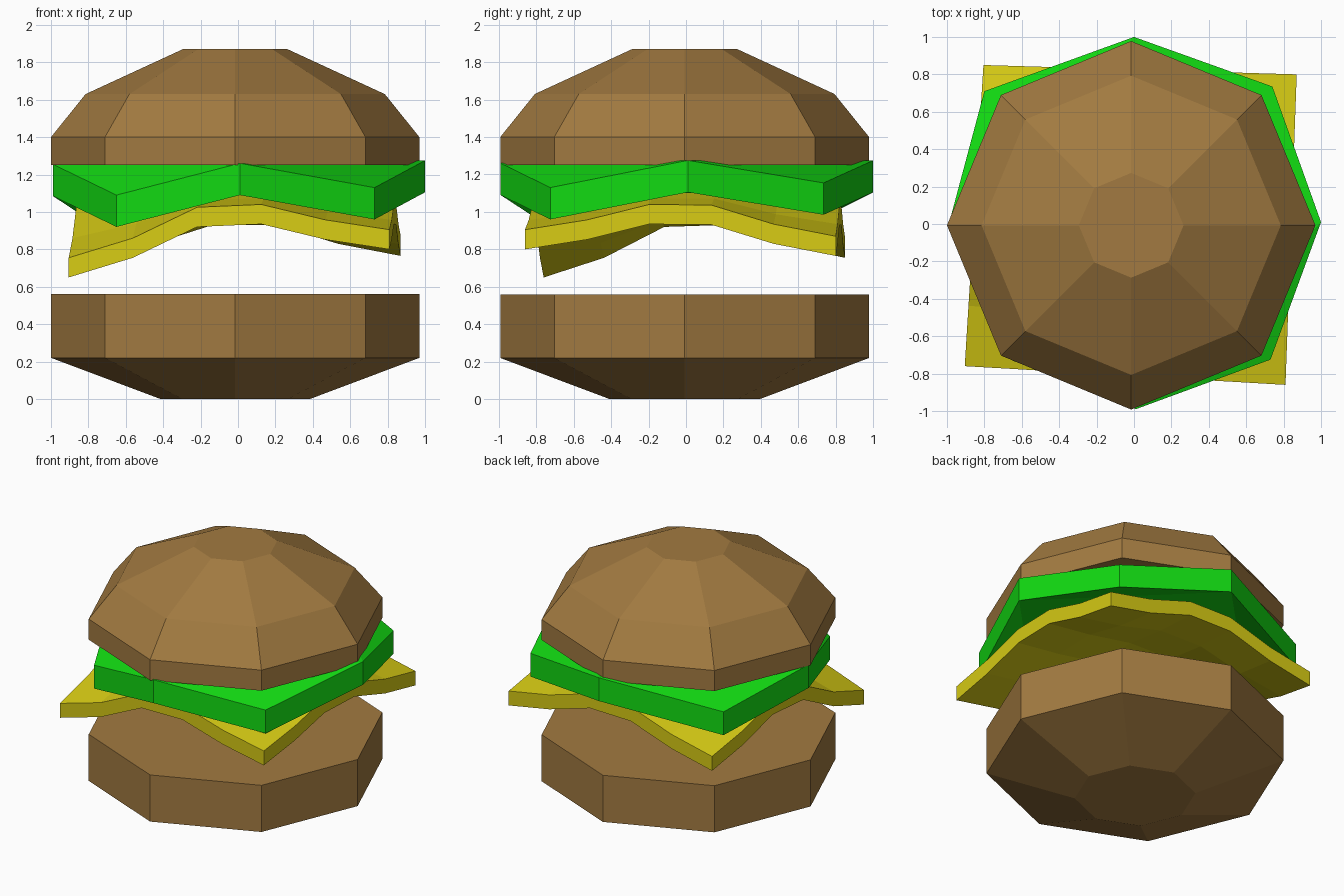
import bpy, math

if "Cube" in bpy.data.objects:
    bpy.data.objects.remove(bpy.data.objects["Cube"])


def material(name, rgb):
    m = bpy.data.materials.new(name)
    m.diffuse_color = (*rgb, 1)
    m.use_nodes = True
    m.node_tree.nodes["Principled BSDF"].inputs["Base Color"].default_value = m.diffuse_color
    return m


BUN = material("toasted brown", (0.36, 0.195, 0.052))
GREEN = material("leaf green", (0.006, 0.70, 0.006))
YELLOW = material("cheese yellow", (0.68, 0.60, 0.007))


def build(name, verts, faces, mat):
    me = bpy.data.meshes.new(name)
    me.from_pydata(verts, [], faces)
    me.materials.append(mat)
    me.update()
    ob = bpy.data.objects.new(name, me)
    bpy.context.collection.objects.link(ob)
    return ob


def bun(name, profile):
    """Eight-sided turned solid from (radius, height) rings, bottom first."""
    n = 8
    verts = [(-0.015 + r * math.cos(k * math.tau / n),
              -0.007 + r * math.sin(k * math.tau / n), z)
             for r, z in profile for k in range(n)]
    faces = [tuple(reversed(range(n))),
             tuple(range(len(verts) - n, len(verts)))]
    for i in range(len(profile) - 1):
        for k in range(n):
            a, b = i * n + k, i * n + (k + 1) % n
            faces.append((a, b, b + n, a + n))
    build(name, verts, faces, BUN)


bun("bottom_bun", [(0.40, 0), (0.985, 0.22), (0.985, 0.56)])
bun("top_bun", [(0.985, 1.25), (0.985, 1.40), (0.80, 1.63), (0.28, 1.87)])

# Lettuce: eight-point leaf whose four diagonal corners droop
rim = [(1, 0.01, 1.275), (0.74, 0.735, 1.155), (0, 1, 1.275),
       (-0.80, 0.71, 1.13), (-0.99, 0, 1.255), (-0.65, -0.73, 1.09),
       (0.01, -0.99, 1.26), (0.73, -0.725, 1.13)]
verts = rim + [(x, y, z - 0.17) for x, y, z in rim]
faces = [(0, 2, 4, 6), (14, 12, 10, 8)]
for k in range(8):
    j = (k + 1) % 8
    faces.append((k, k + 8, j + 8, j))
for k in (0, 2, 4, 6):
    j = (k + 2) % 8
    faces += [(k, k + 1, j), (j + 8, k + 9, k + 8)]
build("lettuce", verts, faces, GREEN)

# Cheese: square slice, 5 x 5 cells, draped over its four corners
corners = {(-1, -1): (-0.905, -0.76, 0.21), (1, -1): (0.81, -0.86, 0.06),
           (-1, 1): (-0.805, 0.85, 0.105), (1, 1): (0.87, 0.80, 0.095)}
sag = [1, 0.65, 0.1, 0.1, 0.65, 1]
N = 6
low = []
for j in range(N):
    for i in range(N):
        u, v = i / 2.5 - 1, j / 2.5 - 1
        x = y = 0
        for (cu, cv), (cx, cy, _) in corners.items():
            w = (1 + cu * u) * (1 + cv * v) / 4
            x, y = x + w * cx, y + w * cy
        drop = corners[(1 if u > 0 else -1, 1 if v > 0 else -1)][2]
        z = 1.04 - 0.09 * (sag[i] + sag[j]) - drop * sag[i] * sag[j]
        low.append((x, y, z))
verts = low + [(x, y, z + 0.105) for x, y, z in low]
T = N * N
faces = []
for j in range(N - 1):
    for i in range(N - 1):
        a = j * N + i
        faces += [(a, a + N, a + N + 1, a + 1),
                  (a + T, a + 1 + T, a + N + 1 + T, a + N + T)]
loop = ([i for i in range(N - 1)] + [j * N + N - 1 for j in range(N - 1)]
        + [T - 1 - i for i in range(N - 1)] + [j * N for j in range(N - 1, 0, -1)])
for k, a in enumerate(loop):
    b = loop[(k + 1) % len(loop)]
    faces.append((a, b, b + T, a + T))
build("cheese", verts, faces, YELLOW)
